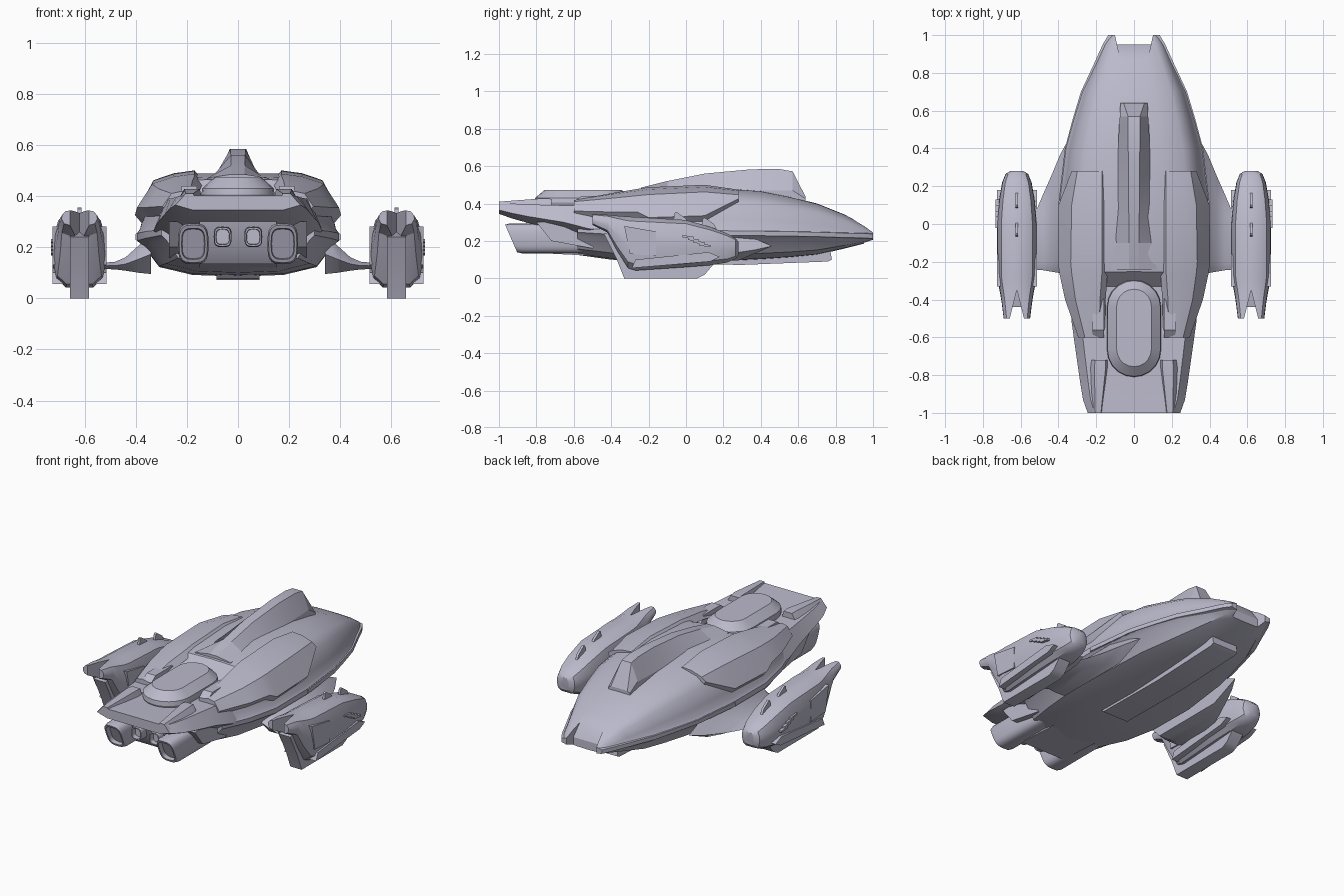
import bpy, bmesh, math
from mathutils import Vector

if "Cube" in bpy.data.objects:
    bpy.data.objects.remove(bpy.data.objects["Cube"])

COLOUR = (0.50, 0.49, 0.60, 1)
grey = bpy.data.materials.new("lavender_grey")
grey.use_nodes = True
grey.diffuse_color = COLOUR
grey.node_tree.nodes["Principled BSDF"].inputs["Base Color"].default_value = COLOUR


def shade(ob, angle=32):
    ob.data.shade_smooth()
    ob.data.set_sharp_from_angle(angle=math.radians(angle))


def loft(name, rings, bevel=0.0, angle=32):
    """Skin a list of closed rings of 3D points and cap both ends."""
    bm = bmesh.new()
    loops = [[bm.verts.new(p) for p in ring] for ring in rings]
    n = len(loops[0])
    for a, b in zip(loops, loops[1:]):
        for i in range(n):
            j = (i + 1) % n
            bm.faces.new((a[i], a[j], b[j], b[i]))
    bm.faces.new(loops[0])
    bm.faces.new(loops[-1])
    if bevel:
        hard = [e for e in bm.edges if e.calc_face_angle(0) > 0.5]
        bmesh.ops.bevel(bm, geom=hard, offset=bevel, segments=1, affect='EDGES')
    bmesh.ops.recalc_face_normals(bm, faces=bm.faces)
    me = bpy.data.meshes.new(name)
    bm.to_mesh(me)
    bm.free()
    ob = bpy.data.objects.new(name, me)
    bpy.context.collection.objects.link(ob)
    me.materials.append(grey)
    shade(ob, angle)
    return ob


def prism(name, profile, x0, x1, bevel=0.0):
    """Extrude a (y, z) profile along x."""
    return loft(name, [[(x, y, z) for y, z in profile] for x in (x0, x1)], bevel)


def mirrored(half):
    """Complete a half section whose first and last points lie on the centre line."""
    return half + [(-x, y, z) for x, y, z in half[-2:0:-1]]


def cut(ob, cutter):
    mod = ob.modifiers.new("cut", 'BOOLEAN')
    mod.object, mod.solver = cutter, 'EXACT'
    dg = bpy.context.evaluated_depsgraph_get()
    me = bpy.data.meshes.new_from_object(ob.evaluated_get(dg))
    ob.modifiers.clear()
    ob.data = me
    bpy.data.objects.remove(cutter)
    shade(ob)


def both(name, build):
    """Build a part on +x (left) and on -x (right)."""
    return [build(side + "_" + name, s) for side, s in (("left", 1), ("right", -1))]


# Main hull: one section shape scaled along the length
SECTION = [(0, -1), (.45, -.96), (.78, -.76), (.94, -.22), (1, -.1), (1, .06), (.97, .12),
           (.94, .32), (.85, .7), (.72, .86), (.4, .99), (0, 1)]
HULL = [(1, .13, .25, .20, .225), (.95, .16, .285, .185, .228), (.85, .205, .34, .16, .23),
        (.7, .275, .40, .125, .235), (.55, .32, .437, .11, .238), (.4, .36, .467, .1, .24),
        (.1, .395, .49, .085, .24), (-.2, .395, .475, .09, .24), (-.4, .36, .44, .1, .25),
        (-.58, .30, .40, .125, .26)]
rings = []
for y, w, top, bottom, mid in HULL:
    rings.append(mirrored([(u * w, y, mid + v * ((top - mid) if v > 0 else (mid - bottom)))
                           for u, v in SECTION]))
hull = loft("main_hull", rings)

# Nose notch with a sloping floor, and the recess around the rear dome
notch = [(.87, .36), (.95, .235), (.951, .1), (1.1, .1), (1.1, .5), (.87, .5)]
flare = [.072 + (y - .87) * .22 for y, z in notch]
cut(hull, loft("notch_cutter", [[(s * w, y, z) for (y, z), w in zip(notch, flare)] for s in (-1, 1)]))
recess = [(-.2, .52), (-.33, .385), (-.8, .385), (-.8, .52)]
cut(hull, prism("recess_cutter", recess, -.18, .18))

# Side rails along the seam of the nose
both("seam_rail", lambda n, s: loft(n, [
    [(s * (w + dx), y, mid + dz) for dx, dz in ((-.03, .018), (.006, .012), (.006, -.012), (-.03, -.02))]
    for y, w, t, b, mid in HULL[:7]]))

# Raised armour over the rear shoulders
ARMOUR = [(.28, .17, .474, .30, .447, .33, .425), (.1, .17, .50, .33, .462, .40, .335),
          (-.2, .17, .487, .335, .448, .403, .325), (-.26, .17, .478, .33, .442, .395, .355),
          (-.4, .18, .455, .31, .428, .365, .355), (-.6, .185, .41, .26, .41, .295, .36)]


def armour(name, s):
    out = []
    for y, xi, zi, xs, zs, xl, zl in ARMOUR:
        mid = ((xi + xs) / 2, (zi + zs) / 2 + .008)
        outer = [(xi, zi), mid, (xs, zs), (xl, zl)]
        inner = [(x - .03, z - .035) for x, z in outer[::-1]]
        out.append([(s * x, y, z) for x, z in outer + inner])
    return loft(name, out)


both("shoulder_armour", armour)

# Dorsal fin: wide foot, narrow crest, raked leading face
FIN = [(-.24, .12, .025, .485), (-.1, .105, .027, .52), (.1, .095, .028, .56), (.35, .085, .03, .583),
       (.5, .08, .032, .584), (.57, .075, .032, .572), (.64, .072, .055, .435)]
loft("dorsal_fin", [[(-f, y, .41), (-f, y, min(.47, z - .01)), (-c, y, z), (c, y, z),
                     (f, y, min(.47, z - .01)), (f, y, .41)] for y, f, c, z in FIN], angle=20)

# Belly keel
prism("belly_keel", [(-.2, .12), (-.16, .078), (.3, .072), (.76, .09), (.78, .1), (.77, .16)],
      -.085, .085, .008)

# Swept wings joining the hull to the pods
WING = [(.34, .46, -.26, .25, .095), (.39, .37, -.26, .205, .10), (.44, .25, -.252, .16, .108),
        (.48, .16, -.245, .143, .113), (.54, .02, -.24, .138, .115)]


def wing(name, s):
    out = []
    for x, front, back, top, low in WING:
        mid, span = (top + low) / 2, front - back
        out.append([(s * x, y, z) for y, z in (
            (front, mid), (front - .25 * span, top), (back + .1 * span, top),
            (back, mid), (back + .1 * span, low), (front - .25 * span, low))])
    return loft(name, out)


both("wing", wing)

# Pods
POD_SECTION = [(.5, 0), (.86, .12), (1, .42), (.97, .68), (.78, .92), (.4, 1)]
POD_SECTION += [(-u, v) for u, v in POD_SECTION[::-1]]
POD = [(.28, .035, .195, .125), (.265, .06, .215, .105), (.22, .078, .24, .085), (.13, .094, .275, .07),
       (0, .106, .312, .06), (-.27, .106, .328, .042), (-.31, .1, .33, .055), (-.37, .088, .335, .15),
       (-.42, .08, .34, .245), (-.5, .07, .345, .285)]
PX = .62


def pod(name, s):
    body = loft(name, [[(s * PX + u * w, y, low + v * (top - low)) for u, v in POD_SECTION]
                       for y, w, top, low in POD])
    tail = [(s * PX, -.35), (s * PX - .04, -.51), (s * PX + .04, -.51)]
    cut(body, loft(name + "_cutter", [[(x, y, z) for x, y in tail] for z in (.2, .5)]))
    return body


both("pod", pod)
FOOT = [(-.44, .24), (-.37, .1), (-.33, 0), (.06, 0), (.1, .02), (.16, .09), (0, .2), (-.3, .27)]
BAND = [(-.29, .055), (.13, .09), (.18, .115), (.12, .14), (-.27, .1)]
PANEL = [(-.30, .13), (-.16, .12), (-.16, .25), (-.33, .28)]
for s, side in ((1, "left"), (-1, "right")):
    c = s * PX
    prism(side + "_pod_foot", FOOT, c - .038, c + .038, .01)
    for k, where in ((1, "outer"), (-1, "inner")):
        prism(f"{side}_pod_{where}_band", BAND, c + k * .06, c + k * .106, .004)
        prism(f"{side}_pod_{where}_panel", PANEL, c + k * .07, c + k * .106, .003)
    for i in range(4):
        y, z = .10 - i * .03, .175 + i * .015
        prism(f"{side}_pod_vent_{i + 1}", [(y - .03, z), (y + .03, z - .008), (y + .03, z + .003),
                                           (y - .03, z + .011)], c + s * .07, c + s * .112)
    # Small blades on top of each pod
    for y, z in ((-.05, .30), (.10, .27)):
        prism(f"{side}_pod_blade", [(y - .02, z), (y + .07, z - .02), (y + .05, z + .02),
                                    (y, z + .055), (y - .01, z + .05)], c - .007, c + .007)

# Tapered rear deck
DECK = [(-.45, .33, .385, .19), (-.52, .33, .387, .2), (-.65, .312, .39, .25), (-.84, .285, .395, .295),
        (-.93, .27, .4, .32), (-1, .245, .402, .345)]
loft("rear_deck", [mirrored([(0, y, low), (.72 * w, y, low), (w, y, low + .35 * (top - low)),
                             (.85 * w, y, top), (0, y, top)]) for y, w, top, low in DECK])
both("deck_rail", lambda n, s: loft(n, [
    [(s * x, y, z) for x, z in ((a, .37), (a + .015, top), (b - .03, top), (b, .375))]
    for y, a, b, top in ((-.72, .135, .235, .425), (-.76, .135, .24, .428), (-1, .16, .235, .41))], .004))
both("rear_clamp", lambda n, s: prism(n, [(-.6, .37), (-.6, .41), (-.56, .44), (-.4, .44), (-.36, .38)],
                                      s * .16, s * .22, .012))


# Rounded dome on the rear deck
def stadium(hx, y0, y1, z, steps=10):
    pts = []
    for cy, start in ((y1 - hx, 0), (y0 + hx, math.pi)):
        for i in range(steps + 1):
            a = start + math.pi * i / steps
            pts.append((hx * math.cos(a), cy + hx * math.sin(a), z))
    return pts


loft("rear_dome", [stadium(.125, -.79, -.31, .36), stadium(.143, -.81, -.295, .405),
                   stadium(.14, -.807, -.3, .43), stadium(.092, -.755, -.345, .473)], angle=25)


# Engines with raked, rounded exhausts
def engine(name, x, zc, hx, hz, y0, y1, rake):
    def ring(y, k, slant):
        out = []
        for i in range(20):
            a = math.tau * i / 20
            c, d = math.cos(a), math.sin(a)
            px = math.copysign(abs(c) ** .6, c) * hx * k
            pz = math.copysign(abs(d) ** .6, d) * hz * k
            out.append((x + px, y - slant * pz / hz, zc + pz))
        return out
    return loft(name, [ring(y0 + .03, .72, rake), ring(y0, .76, rake), ring(y0, .92, rake),
                       ring(y0 + .025, 1, rake), ring(y1 - .1, 1, 0), ring(y1, .75, 0)])


both("main_engine", lambda n, s: engine(n, s * .175, .213, .06, .08, -.935, -.48, .035))
both("small_engine", lambda n, s: engine(n, s * .06, .24, .035, .04, -.89, -.5, 0))
prism("engine_bay", [(-.86, .31), (-.83, .2), (-.78, .135), (-.4, .115), (-.4, .31)], -.15, .15, .01)
both("engine_cowl", lambda n, s: prism(n, [(-.8, .3), (-.72, .2), (-.5, .16), (-.4, .3)],
                                       s * .2, s * .27, .012))
